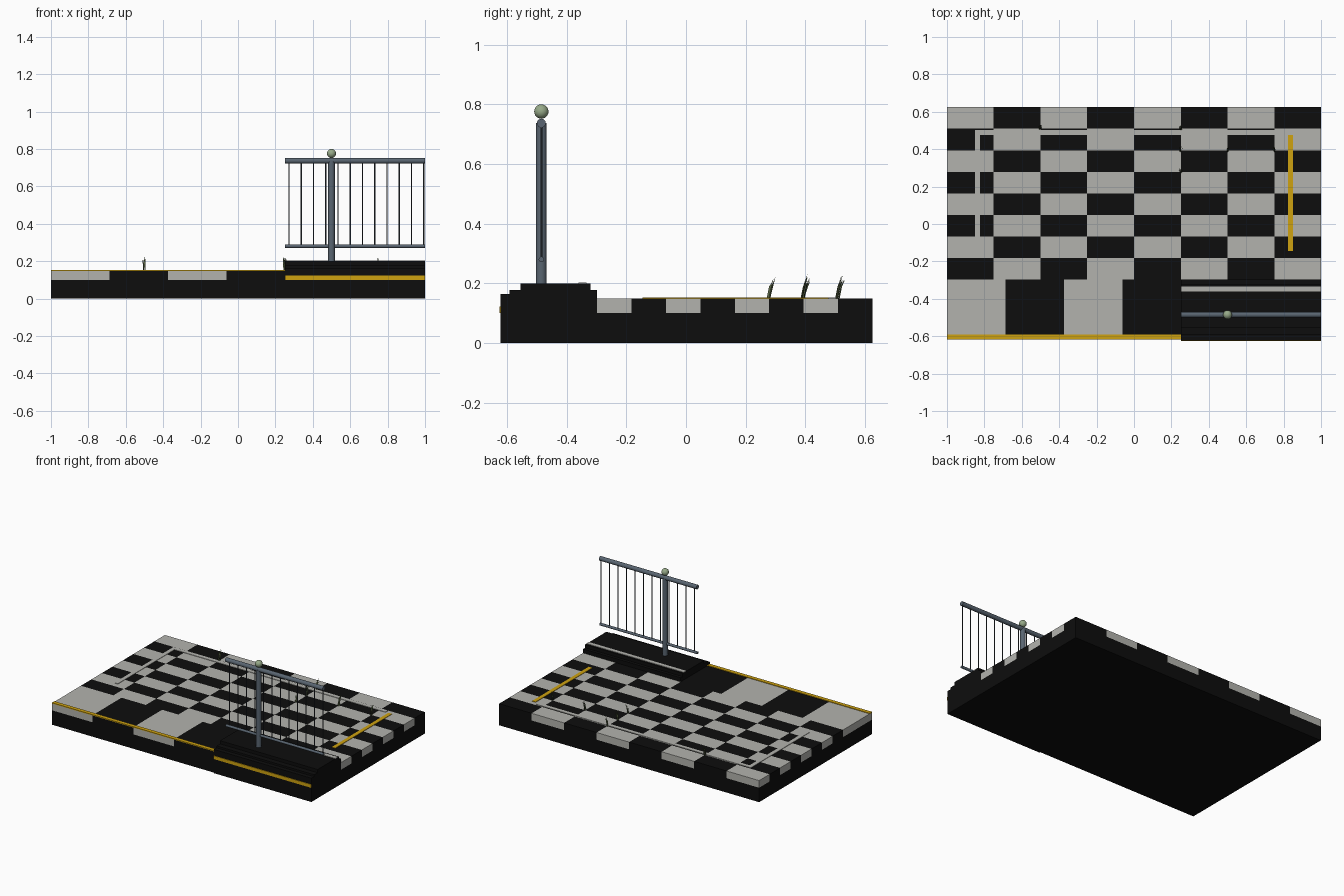
import bpy, bmesh, math, random
from mathutils import Matrix, Vector

random.seed(4)
cube = bpy.data.objects.get("Cube")
if cube:
    bpy.data.objects.remove(cube, do_unlink=True)


def material(name, rgb):
    m = bpy.data.materials.new(name)
    m.use_nodes = True
    col = (*rgb, 1)
    m.diffuse_color = col
    m.node_tree.nodes["Principled BSDF"].inputs["Base Color"].default_value = col
    return m


black = material("black stone", (0.004, 0.004, 0.004))
grey = material("pale grey stone", (0.45, 0.45, 0.42))
yellow = material("safety yellow", (0.62, 0.36, 0.005))
steel = material("blue grey steel", (0.10, 0.13, 0.165))
dark_steel = material("dark steel", (0.04, 0.05, 0.06))
green = material("pale green", (0.31, 0.40, 0.25))
grass = material("grass green", (0.10, 0.13, 0.06))


def finish(name, bm, *mats, smooth=False):
    bmesh.ops.recalc_face_normals(bm, faces=bm.faces)
    me = bpy.data.meshes.new(name)
    bm.to_mesh(me)
    bm.free()
    for m in mats:
        me.materials.append(m)
    ob = bpy.data.objects.new(name, me)
    bpy.context.collection.objects.link(ob)
    if smooth:
        bpy.ops.object.select_all(action='DESELECT')
        ob.select_set(True)
        bpy.context.view_layer.objects.active = ob
        bpy.ops.object.shade_smooth_by_angle()
    return ob


def add_box(bm, lo, hi, index=0):
    lo, hi = Vector(lo), Vector(hi)
    mat = Matrix.Translation((lo + hi) / 2) @ Matrix.Diagonal((*(hi - lo), 1))
    verts = bmesh.ops.create_cube(bm, size=1, matrix=mat)["verts"]
    for f in {f for v in verts for f in v.link_faces}:
        f.material_index = index


def box(name, lo, hi, mat):
    bm = bmesh.new()
    add_box(bm, lo, hi)
    return finish(name, bm, mat)


def add_rod(bm, a, b, r, sides=12):
    a, b = Vector(a), Vector(b)
    rot = (b - a).to_track_quat('Z', 'Y').to_matrix().to_4x4()
    bmesh.ops.create_cone(bm, cap_ends=True, segments=sides, radius1=r, radius2=r,
                          depth=(b - a).length, matrix=Matrix.Translation((a + b) / 2) @ rot)


def rod(name, a, b, r, mat):
    bm = bmesh.new()
    add_rod(bm, a, b, r, 16)
    return finish(name, bm, mat, smooth=True)


# Ground slab, with the front strip set slightly back from the platform
BACK, MID, FRONT, SPLIT = 0.625, -0.298, -0.615, 0.25
BASE, TOP = 0.10, 0.15
box("base_slab", (-1, MID, 0), (1, BACK, BASE), black)
box("front_base", (-1, FRONT, 0), (SPLIT, MID, BASE), black)

# Checkered floor, eight by eight
bm = bmesh.new()
depth = (BACK - MID) / 8
for row in range(8):
    for col in range(8):
        x, y = -1 + col * 0.25, BACK - row * depth
        add_box(bm, (x, y - depth, BASE), (x + 0.25, y, TOP), (row + col) % 2)
finish("checkered_floor", bm, grey, black)

# Large tiles along the front
bm = bmesh.new()
width = (SPLIT + 1) / 4
for i in range(4):
    add_box(bm, (-1 + i * width, FRONT, BASE), (-1 + (i + 1) * width, MID, TOP), i % 2)
finish("front_tiles", bm, grey, black)
box("front_edge_stripe", (-1, FRONT - 0.002, TOP - 0.002), (SPLIT, -0.59, TOP + 0.004), yellow)

# Stepped platform: side profile extruded along x
profile = [(-0.622, 0), (-0.622, 0.165), (-0.592, 0.165), (-0.592, 0.178), (-0.554, 0.178),
           (-0.554, 0.2), (-0.32, 0.2), (-0.32, 0.178), (MID, 0.178), (MID, 0)]
bm = bmesh.new()
face = bm.faces.new([bm.verts.new((SPLIT, y, z)) for y, z in profile])
ext = bmesh.ops.extrude_face_region(bm, geom=[face])
bmesh.ops.translate(bm, vec=(1 - SPLIT, 0, 0),
                    verts=[g for g in ext["geom"] if isinstance(g, bmesh.types.BMVert)])
finish("platform", bm, black)
box("platform_front_stripe", (SPLIT, -0.626, 0.10), (1, -0.62, 0.123), yellow)
box("platform_top_stripe", (SPLIT, -0.36, 0.198), (1, -0.333, 0.203), grey)

# Painted floor lines
LINE = TOP + 0.003
box("back_line", (-0.85, 0.477, TOP - 0.002), (0.8, 0.503, LINE), grey)
box("side_line_right", (-0.85, -0.145, TOP - 0.002), (-0.823, 0.477, LINE), grey)
box("side_line_left", (0.823, -0.145, TOP - 0.002), (0.85, 0.477, LINE), yellow)

# Railing
RY = -0.485
rod("top_rail", (SPLIT, RY, 0.737), (1, RY, 0.737), 0.015, steel)
rod("bottom_rail", (SPLIT, RY, 0.28), (1, RY, 0.28), 0.009, steel)
rod("rail_post", (0.5, RY, 0.19), (0.5, RY, 0.737), 0.018, steel)
bm = bmesh.new()
for i in range(12):
    x = 0.273 + i * 0.0655
    add_rod(bm, (x, RY, 0.28), (x, RY, 0.737), 0.0035, 8)
finish("balusters", bm, dark_steel, smooth=True)
bm = bmesh.new()
bmesh.ops.create_uvsphere(bm, u_segments=20, v_segments=12, radius=0.024,
                          matrix=Matrix.Translation((0.5, RY, 0.776)))
finish("post_ball", bm, green, smooth=True)

# Grass tufts growing from the tile joints, leaning backwards
bm = bmesh.new()
joints = [(-0.5, 1), (0.25, 1), (0.25, 2), (0.5, 2), (0.75, 2), (0.25, 3)]
for x, row in joints:
    y = BACK - row * depth
    for i in range(7):
        angle = random.uniform(0, math.pi)
        side = Vector((math.cos(angle), math.sin(angle), 0)) * 0.0025
        root = Vector((x + random.uniform(-0.006, 0.006), y + random.uniform(-0.008, 0.004), TOP))
        mid = root + Vector((random.uniform(-0.004, 0.004), 0.008, 0.04))
        tip = mid + Vector((random.uniform(-0.004, 0.004), 0.012, random.uniform(0.015, 0.04)))
        bm.faces.new([bm.verts.new(p) for p in (root - side, root + side, mid + side, tip, mid - side)])
finish("grass_tufts", bm, grass)
